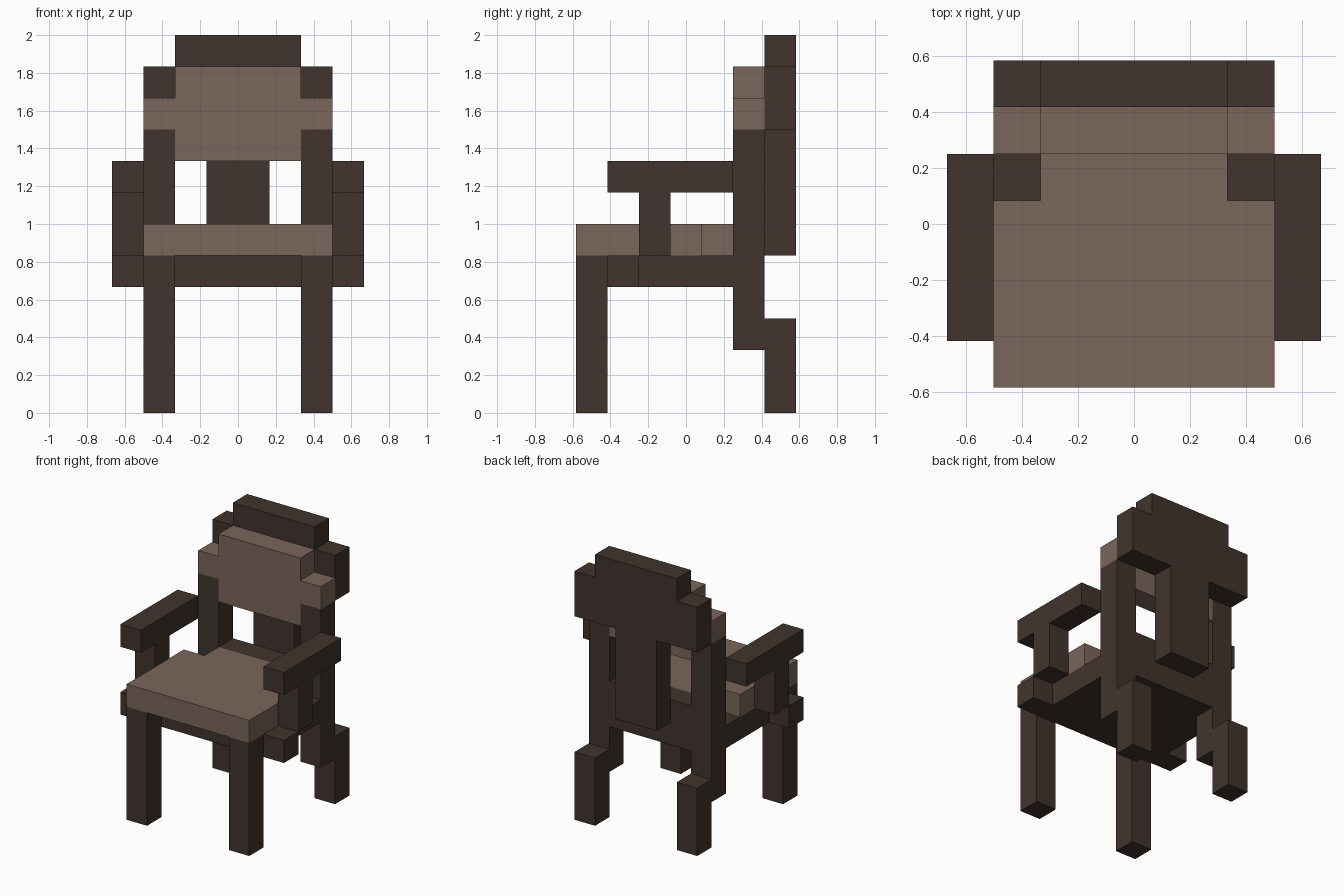
import bpy
import bmesh
from mathutils import Vector

cube = bpy.data.objects.get("Cube")
if cube:
    bpy.data.objects.remove(cube, do_unlink=True)

U = 1 / 6      # one block of the design grid
Y0 = -3.5      # grid row of the front edge


def material(name, rgb):
    m = bpy.data.materials.new(name)
    m.use_nodes = True
    col = (*rgb, 1)
    m.diffuse_color = col
    bsdf = next(n for n in m.node_tree.nodes if n.type == "BSDF_PRINCIPLED")
    bsdf.inputs["Base Color"].default_value = col
    bsdf.inputs["Roughness"].default_value = 0.8
    return m


WOOD = material("dark_wood", (0.053, 0.034, 0.026))
FABRIC = material("brown_fabric", (0.198, 0.133, 0.105))


def prism(name, mat, axis, outline, lo, hi):
    """Extrude an outline (grid units) along axis; y counts back from the front."""
    def place(a, b, d):
        x, y, z = {"x": (d, a, b), "y": (a, d, b), "z": (a, b, d)}[axis]
        return Vector((x, y + Y0, z)) * U
    bm = bmesh.new()
    face = bm.faces.new([bm.verts.new(place(a, b, lo)) for a, b in outline])
    ext = bmesh.ops.extrude_face_region(bm, geom=[face])
    moved = [g for g in ext["geom"] if isinstance(g, bmesh.types.BMVert)]
    shift = place(0, 0, hi) - place(0, 0, lo)
    bmesh.ops.translate(bm, verts=moved, vec=shift)
    bmesh.ops.recalc_face_normals(bm, faces=bm.faces)
    me = bpy.data.meshes.new(name)
    bm.to_mesh(me)
    bm.free()
    me.materials.append(mat)
    ob = bpy.data.objects.new(name, me)
    bpy.context.collection.objects.link(ob)
    return ob


def box(name, mat, x, y, z):
    return prism(name, mat, "z", [(x[0], y[0]), (x[1], y[0]), (x[1], y[1]), (x[0], y[1])], *z)


def symmetric(half):
    """Complete a right-hand half outline with its mirror image."""
    return half + [(-a, b) for a, b in reversed(half)]


def mirrored(ob):
    mod = ob.modifiers.new("mirror", "MIRROR")
    mod.use_axis[0] = True


# Seat: frame, rear rail and cushion with notched back corners
box("seat_frame", WOOD, (-3, 3), (1, 5), (4, 5))
box("rear_rail", WOOD, (-2, 2), (5, 6), (4, 6))
prism("seat_cushion", FABRIC, "z",
      symmetric([(3, 0), (3, 4), (2, 4), (2, 5)]), 5, 6)

# Legs, with each rear leg stepping back below its post
mirrored(box("front_legs", WOOD, (2, 3), (0, 1), (0, 5)))
mirrored(prism("rear_legs", WOOD, "x",
               [(6, 0), (7, 0), (7, 3), (6, 3), (6, 9), (5, 9), (5, 2), (6, 2)], 2, 3))

# Arms, their supports and the side brackets
mirrored(box("armrests", WOOD, (3, 4), (1, 5), (7, 8)))
mirrored(box("arm_supports", WOOD, (3, 4), (2, 3), (5, 7)))
mirrored(box("side_brackets", WOOD, (3, 4), (1, 2), (4, 5)))

# Back: stepped pad in front of a panel with a central splat
prism("back_pad", FABRIC, "y",
      symmetric([(2, 8), (2, 9), (3, 9), (3, 10), (2, 10), (2, 11)]), 5, 6)
prism("back_panel", WOOD, "y",
      symmetric([(1, 5), (1, 9), (3, 9), (3, 11), (2, 11), (2, 12)]), 6, 7)
